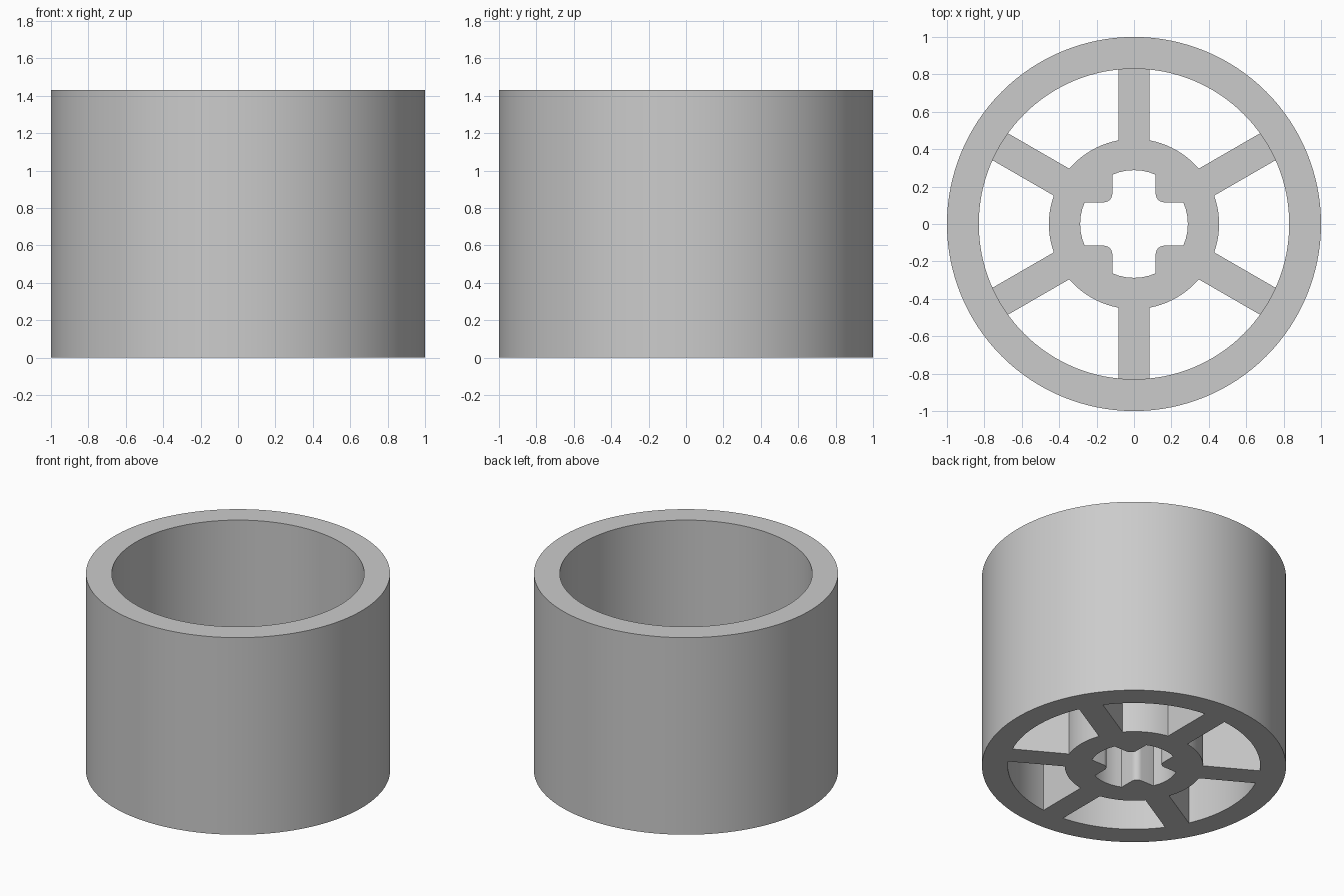
import bpy, math
from math import sin, cos, asin, acos, pi, radians

if "Cube" in bpy.data.objects:
    bpy.data.objects.remove(bpy.data.objects["Cube"])

HEIGHT, R_OUT, R_IN = 1.43, 1.0, 0.83        # rim
HUB_R, SPOKE_HALF, HUB_H = 0.455, 0.083, 0.48  # hub and spokes
HOLE_R, SLOT_HALF, FILLET = 0.288, 0.116, 0.045  # cross-shaped axle hole

grey = bpy.data.materials.new("light grey")
grey.diffuse_color = (0.6, 0.6, 0.6, 1)
grey.use_nodes = True
grey.node_tree.nodes["Principled BSDF"].inputs["Base Color"].default_value = grey.diffuse_color


def arc(radius, a0, a1, n, cx=0, cy=0):
    """Points along an arc, both ends included."""
    return [(cx + radius * cos(a0 + (a1 - a0) * i / n),
             cy + radius * sin(a0 + (a1 - a0) * i / n)) for i in range(n + 1)]


def turned(points, angle):
    c, s = cos(angle), sin(angle)
    return [(x * c - y * s, x * s + y * c) for x, y in points]


def plate(name, outlines, height):
    """Extrude a filled 2D profile (outline plus holes) up from z = 0."""
    curve = bpy.data.curves.new(name, 'CURVE')
    curve.dimensions = '2D'
    curve.fill_mode = 'BOTH'
    curve.extrude = height / 2
    for pts in outlines:
        spline = curve.splines.new('POLY')
        spline.points.add(len(pts) - 1)
        for p, (x, y) in zip(spline.points, pts):
            p.co = (x, y, 0, 1)
        spline.use_cyclic_u = True
    obj = bpy.data.objects.new(name, curve)
    bpy.context.collection.objects.link(obj)
    bpy.ops.object.select_all(action='DESELECT')
    obj.select_set(True)
    bpy.context.view_layer.objects.active = obj
    bpy.ops.object.convert(target='MESH')
    obj = bpy.context.object
    for v in obj.data.vertices:
        v.co.z += height / 2
    # weld caps to walls so the shading is continuous
    bpy.ops.object.mode_set(mode='EDIT')
    bpy.ops.mesh.select_all(action='SELECT')
    bpy.ops.mesh.remove_doubles(threshold=0.0005)
    bpy.ops.mesh.normals_make_consistent(inside=False)
    bpy.ops.object.mode_set(mode='OBJECT')
    obj.data.materials.clear()
    obj.data.materials.append(grey)
    bpy.ops.object.shade_smooth_by_angle(angle=radians(30))
    return obj


# Rim: tall open tube
plate("rim", [arc(R_OUT, 0, 2 * pi * 127 / 128, 127),
              arc(R_IN, 0, 2 * pi * 127 / 128, 127)], HEIGHT)

# Hub with six spokes: one outline, repeated every 60 degrees
tip_r = R_IN + 0.004
tip = asin(SPOKE_HALF / tip_r)
root = asin(SPOKE_HALF / HUB_R)
sector = arc(tip_r, -tip, tip, 4) + arc(HUB_R, root, pi / 3 - root, 10)
outline = []
for k in range(6):
    outline += turned(sector, pi / 6 + k * pi / 3)

# Cross-shaped axle hole: arm end arc, then a rounded inner corner
end = asin(SLOT_HALF / HOLE_R)
c = SLOT_HALF + FILLET
quarter = arc(HOLE_R, -end, end, 6) + arc(FILLET, 1.5 * pi, pi, 6, c, c)
hole = []
for k in range(4):
    hole += turned(quarter, k * pi / 2)

plate("spoked_hub", [outline, hole], HUB_H)
